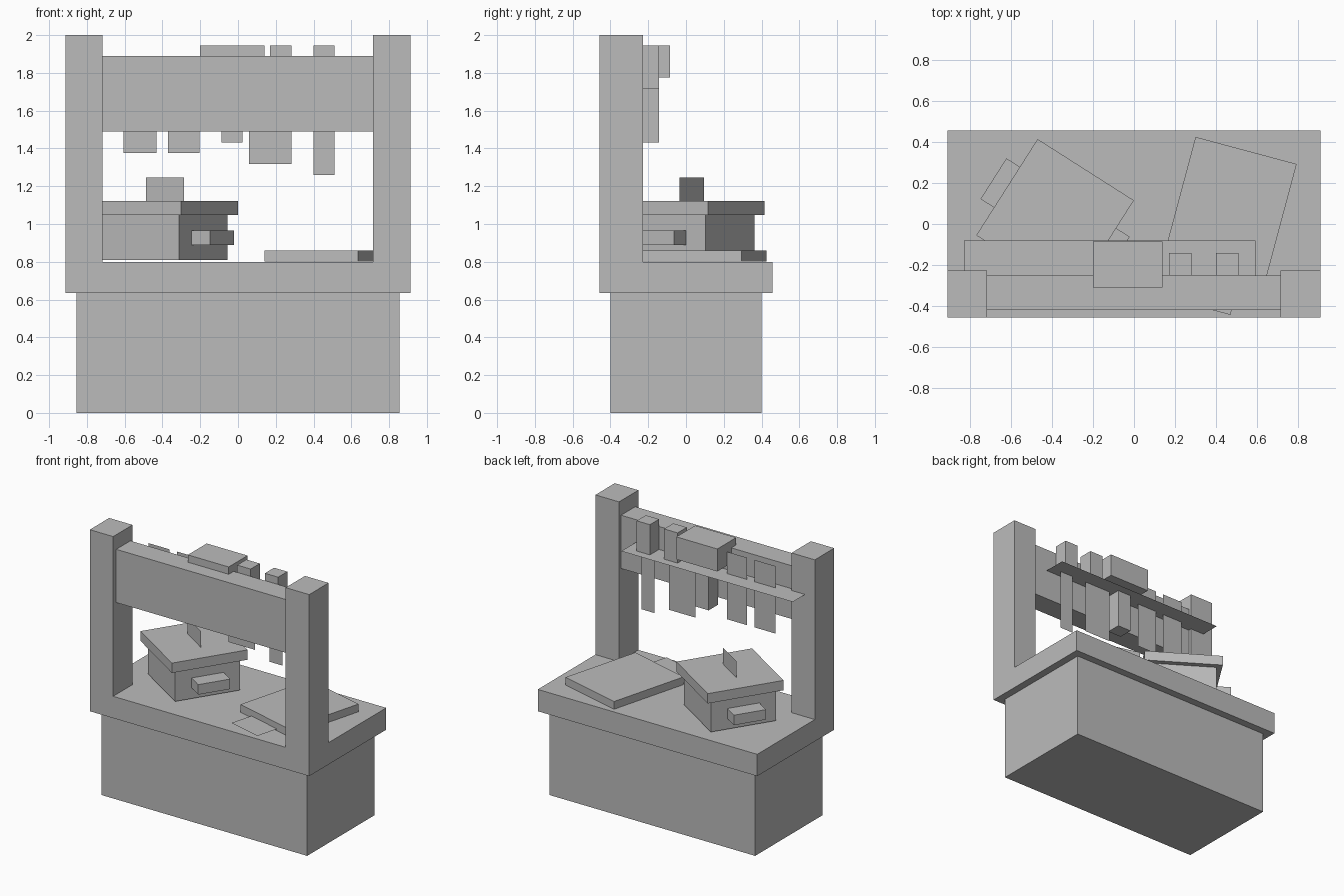
import bpy
from math import radians
from mathutils import Matrix, Vector

cube = bpy.data.objects.get("Cube")
if cube:
    bpy.data.objects.remove(cube, do_unlink=True)

GREY = (0.5, 0.5, 0.5, 1.0)
mat = bpy.data.materials.new("plain_grey")
mat.use_nodes = True
mat.diffuse_color = GREY
mat.node_tree.nodes["Principled BSDF"].inputs["Base Color"].default_value = GREY


def finish(name, angle=0.0, pivot=(0, 0)):
    """Name the active object, colour it and turn it about a vertical axis."""
    ob = bpy.context.object
    ob.name = ob.data.name = name
    ob.data.materials.append(mat)
    centre = Vector((pivot[0], pivot[1], 0))
    turn = (Matrix.Translation(centre) @ Matrix.Rotation(radians(angle), 4, "Z")
            if angle else Matrix.Translation(centre))
    ob.data.transform(turn)
    return ob


def box(name, x, y, z, angle=0.0, pivot=(0, 0)):
    """Box given by its x, y and z ranges, relative to the pivot."""
    bpy.ops.mesh.primitive_cube_add(size=1)
    ranges = (x, y, z)
    mid = Vector([(a + b) / 2 for a, b in ranges])
    size = Vector([b - a for a, b in ranges])
    me = bpy.context.object.data
    for v in me.vertices:
        v.co = v.co * size + mid
    return finish(name, angle, pivot)


def panel(name, x, z, y=0.0, angle=0.0, pivot=(0, 0)):
    """Upright sheet without thickness."""
    bpy.ops.mesh.primitive_plane_add(size=1)
    for v in bpy.context.object.data.vertices:
        px, py = v.co.x + 0.5, v.co.y + 0.5
        v.co = (x[0] + px * (x[1] - x[0]), y, z[0] + py * (z[1] - z[0]))
    return finish(name, angle, pivot)


def sheet(name, half_x, half_y, z, angle=0.0, pivot=(0, 0)):
    """Level sheet without thickness."""
    bpy.ops.mesh.primitive_plane_add(size=2)
    for v in bpy.context.object.data.vertices:
        v.co = (v.co.x * half_x, v.co.y * half_y, z)
    return finish(name, angle, pivot)


# Counter, posts and sign board
box("counter_base", (-0.855, 0.855), (-0.4, 0.4), (0, 0.636))
box("counter_top", (-0.912, 0.912), (-0.457, 0.457), (0.636, 0.8))
for side, x in (("right", (-0.912, -0.718)), ("left", (0.716, 0.912))):
    box(side + "_post", x, (-0.457, -0.227), (0.8, 2))
box("sign_board", (-0.718, 0.716), (-0.42, -0.252), (1.49, 1.89))

# Shelf behind the sign, with goods on it
SHELF = 1.718
sheet("shelf", 0.713, 0.085, SHELF, pivot=(-0.118, -0.166))
box("large_shelf_box", (-0.2, 0.14), (-0.31, -0.086), (1.776, 1.945))
for name, x in (("inner", (0.17, 0.282)), ("outer", (0.4, 0.51))):
    box(name + "_shelf_box", x, (-0.252, -0.143), (SHELF, 1.945))

# Goods hanging from the shelf
box("hanging_box", (-0.088, 0.025), (-0.252, -0.143), (1.432, SHELF))
HANGING = (
    ((-0.605, -0.432), (1.375, 1.882)),
    ((-0.37, -0.204), (1.375, 1.882)),
    ((0.058, 0.282), (1.317, SHELF)),
    ((0.4, 0.51), (1.26, SHELF)),
)
for i, (x, z) in enumerate(HANGING):
    panel("hanging_sheet_%d" % (i + 1), x, z, y=-0.198)

# Turned chest with lid, handles on both sides and an upright fin
chest = dict(angle=-32.5, pivot=(-0.386, 0.03))
box("chest_body", (-0.24, 0.24), (-0.24, 0.24), (0.81, 1.048), **chest)
box("chest_lid", (-0.279, 0.279), (-0.279, 0.279), (1.048, 1.122), **chest)
for side, x in (("right", (-0.357, -0.24)), ("left", (0.24, 0.357))):
    box(side + "_chest_handle", x, (-0.118, 0.118), (0.89, 0.965), **chest)
panel("chest_fin", (-0.12, 0.12), (1.122, 1.245), **chest)

# Tray and paper lying on the counter
box("tray", (-0.256, 0.256), (-0.31, 0.31), (0.802, 0.86),
    angle=-15, pivot=(0.468, 0.06))
sheet("paper", 0.137, 0.12, 0.815, angle=-15, pivot=(0.37, -0.293))
